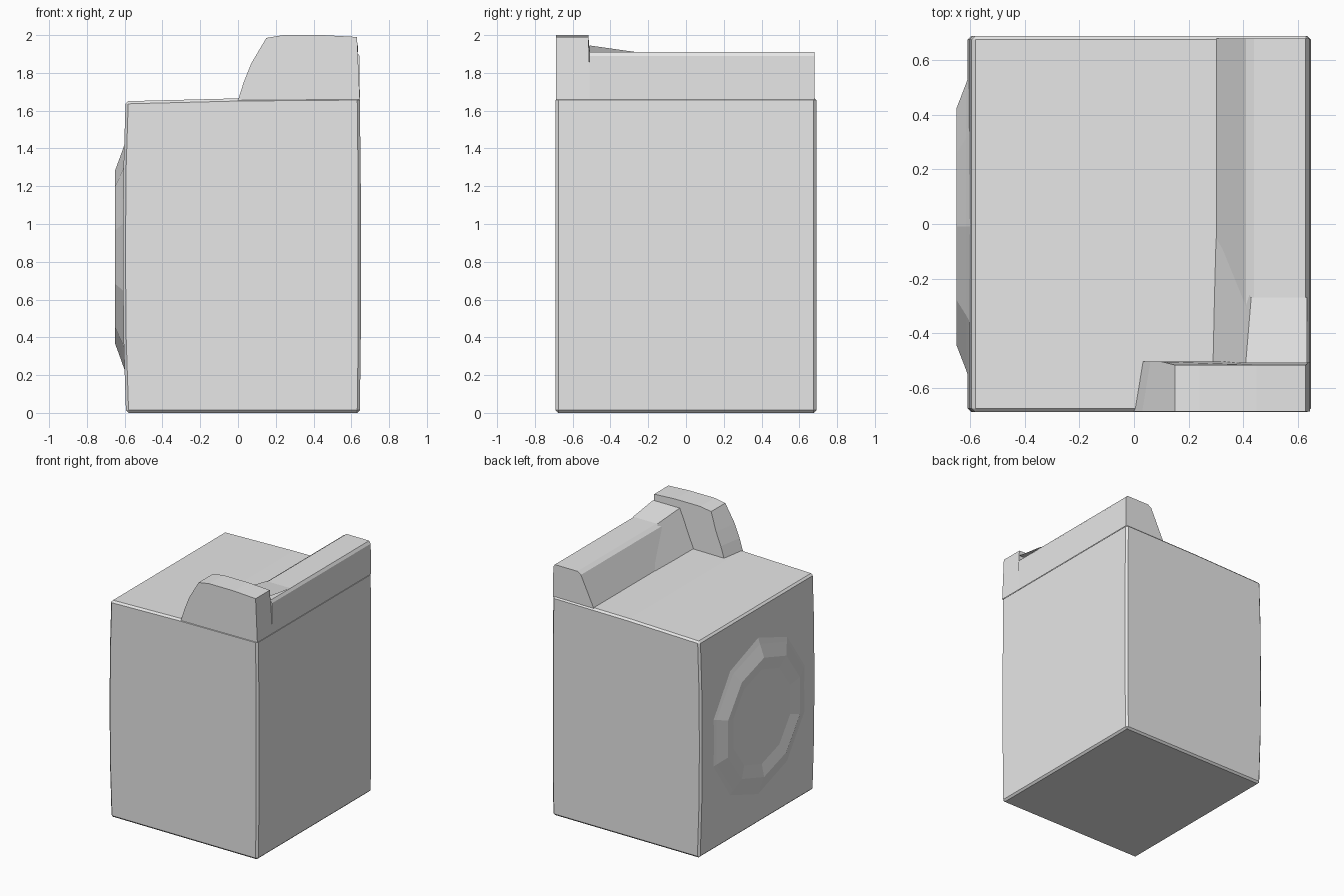
import bpy, bmesh, math

if "Cube" in bpy.data.objects:
    bpy.data.objects.remove(bpy.data.objects["Cube"])

enamel = bpy.data.materials.new("grey_enamel")
enamel.diffuse_color = (0.8, 0.8, 0.8, 1)
enamel.use_nodes = True
enamel.node_tree.nodes["Principled BSDF"].inputs["Base Color"].default_value = enamel.diffuse_color


def finish(name, bm):
    bmesh.ops.recalc_face_normals(bm, faces=bm.faces)
    mesh = bpy.data.meshes.new(name)
    bm.to_mesh(mesh)
    bm.free()
    mesh.materials.append(enamel)
    obj = bpy.data.objects.new(name, mesh)
    bpy.context.collection.objects.link(obj)
    return obj


def prism(name, profile, y0, y1, bevel=0.0, open_bottom=False):
    """Extrude an (x, z) profile along y; the last profile edge is the bottom."""
    bm = bmesh.new()
    rings = [[bm.verts.new((x, y, z)) for x, z in profile] for y in (y0, y1)]
    n = len(profile)
    for ring in rings:
        bm.faces.new(ring)
    for i in range(n - 1 if open_bottom else n):
        j = (i + 1) % n
        bm.faces.new((rings[0][i], rings[0][j], rings[1][j], rings[1][i]))
    obj = finish(name, bm)
    if bevel:
        mod = obj.modifiers.new("soft_edges", "BEVEL")
        mod.width = bevel
        mod.segments = 1
    return obj


# Cabinet: box with slightly bowed front and back walls and a sloping top
prism("cabinet",
      [(-0.593, 0), (-0.606, 0.4), (-0.61, 0.85), (-0.606, 1.3), (-0.595, 1.65),
       (0.0, 1.665), (0.645, 1.67), (0.65, 1.2), (0.65, 0.4), (0.645, 0)],
      -0.69, 0.69, bevel=0.014)

# Rear control console with sloped face
prism("control_console",
      [(0.30, 1.66), (0.41, 1.89), (0.44, 1.91), (0.63, 1.91), (0.643, 1.89), (0.645, 1.66)],
      -0.51, 0.68, open_bottom=True)

# Tall rounded end cap beside the console
cap = prism("console_end_cap",
            [(0.0, 1.655), (0.03, 1.75), (0.07, 1.85), (0.15, 1.985), (0.24, 2.0),
             (0.45, 2.0), (0.63, 1.99), (0.645, 1.66)],
            -0.688, -0.505, open_bottom=True)
# Pull in the inner corners of the cap's rounded nose
for v in cap.data.vertices:
    if v.co.y > -0.6 and v.co.x < 0.1:
        v.co.x += 0.03
    if v.co.y > -0.6 and v.co.z > 1.9:
        v.co.y -= 0.012

# Small fillet where the console meets the end cap
bm = bmesh.new()
a, b = (bm.verts.new((x, -0.51, 1.945)) for x in (0.41, 0.635))
c, d = (bm.verts.new((x, -0.27, 1.911)) for x in (0.635, 0.43))
e, f = bm.verts.new((0.29, -0.51, 1.67)), bm.verts.new((0.30, -0.05, 1.665))
bm.faces.new((a, b, c, d))
bm.faces.new((a, d, f, e))
finish("cap_fillet", bm)

# Round door: raised ten-sided rim with a shallow dish
bm = bmesh.new()
rows = []
for radius, x in ((0.60, -0.60), (0.55, -0.617), (0.455, -0.652), (0.36, -0.632)):
    rows.append([bm.verts.new((x,
                               -0.01 + radius * math.cos(math.tau * (i + 0.5) / 10),
                               0.825 + radius * math.sin(math.tau * (i + 0.5) / 10)))
                 for i in range(10)])
for inner, outer in zip(rows[1:], rows):
    for i in range(10):
        j = (i + 1) % 10
        bm.faces.new((outer[i], outer[j], inner[j], inner[i]))
bm.faces.new(rows[-1])
door = finish("door", bm)
# An open shell has ambiguous normals: make the dish face outwards
if door.data.polygons[-1].normal.x > 0:
    door.data.flip_normals()
